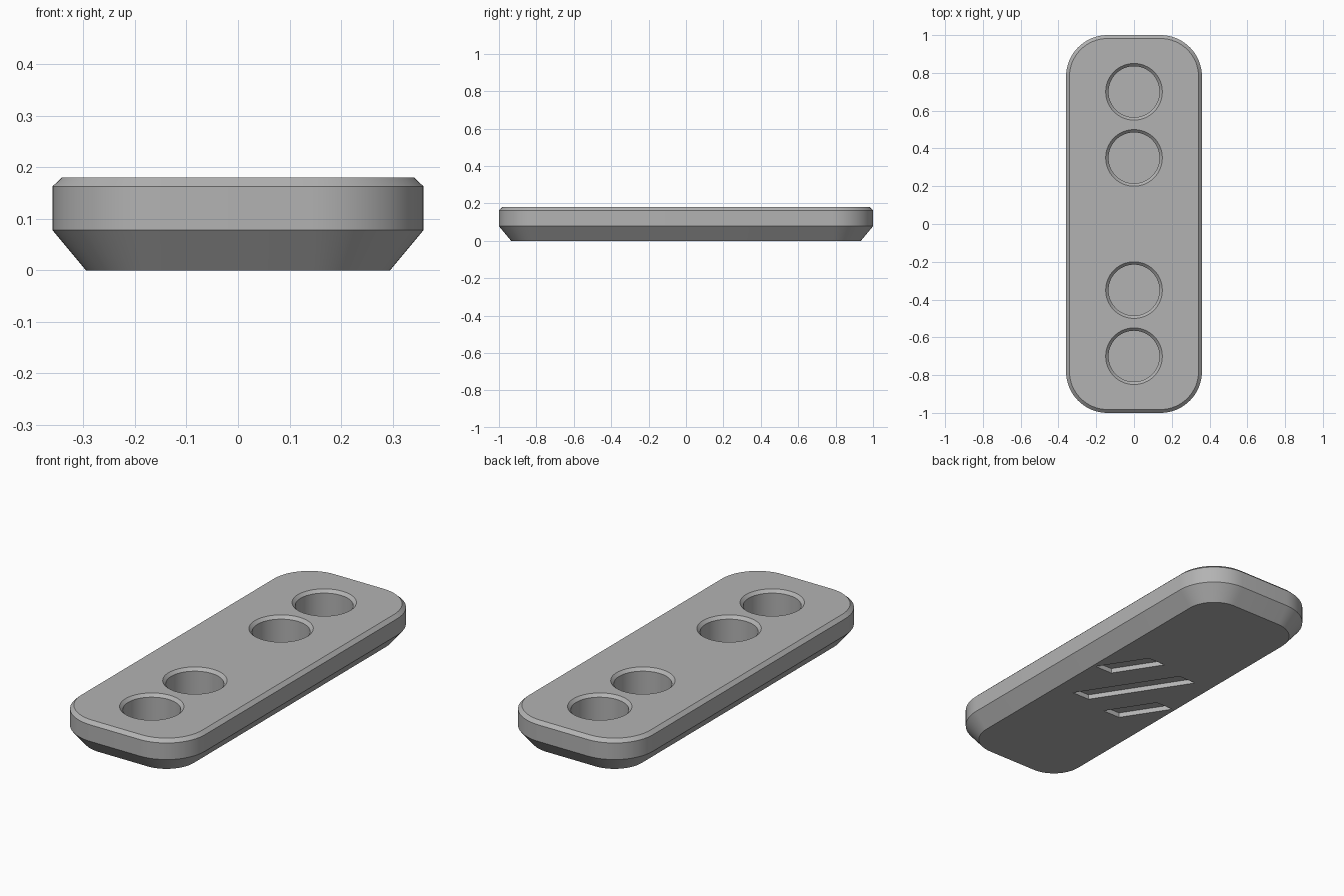
import bpy
import math

cube = bpy.data.objects.get("Cube")
if cube:
    bpy.data.objects.remove(cube, do_unlink=True)

grey = bpy.data.materials.new("plain grey")
grey.use_nodes = True
colour = (0.45, 0.45, 0.45, 1)
grey.diffuse_color = colour
grey.node_tree.nodes["Principled BSDF"].inputs["Base Color"].default_value = colour


def loft(name, rings):
    """Closed solid through stacked rings of equal point count, bottom to top."""
    n = len(rings[0])
    verts = [p for ring in rings for p in ring]
    faces = [tuple(reversed(range(n))), tuple(range(len(verts) - n, len(verts)))]
    for r in range(len(rings) - 1):
        for i in range(n):
            j = (i + 1) % n
            faces.append((r * n + i, r * n + j, (r + 1) * n + j, (r + 1) * n + i))
    mesh = bpy.data.meshes.new(name)
    mesh.from_pydata(verts, [], faces)
    mesh.materials.append(grey)
    obj = bpy.data.objects.new(name, mesh)
    bpy.context.collection.objects.link(obj)
    return obj


def rounded_ring(inset, z, half_x=0.36, half_y=1.0, radius=0.22, steps=16):
    points = []
    for corner, (sx, sy) in enumerate([(1, 1), (-1, 1), (-1, -1), (1, -1)]):
        for k in range(steps + 1):
            a = math.pi / 2 * (corner + k / steps)
            points.append((sx * (half_x - radius) + (radius - inset) * math.cos(a),
                           sy * (half_y - radius) + (radius - inset) * math.sin(a), z))
    return points


def circle_ring(y, radius, z, steps=64):
    angles = [2 * math.pi * k / steps for k in range(steps)]
    return [(radius * math.cos(a), y + radius * math.sin(a), z) for a in angles]


def slant_ring(x, y, half_length, z, half_width=0.05):
    lean = half_length * 0.65
    return [(x + lean - half_width, y - half_length, z),
            (x + lean + half_width, y - half_length, z),
            (x - lean + half_width, y + half_length, z),
            (x - lean - half_width, y + half_length, z)]


# Bar body: sloped underside, straight band, chamfered top
body = loft("bar_body", [rounded_ring(0.065, 0), rounded_ring(0, 0.078),
                         rounded_ring(0, 0.163), rounded_ring(0.018, 0.18)])

# Four blind round pockets with chamfered rims
cutters = []
for y in (-0.7, -0.35, 0.35, 0.7):
    profile = [(0.135, 0.035), (0.135, 0.165), (0.15, 0.18), (0.17, 0.2)]
    cutters.append(loft("pocket_cutter", [circle_ring(y, r, z) for r, z in profile]))

# Three slanted grooves in the underside
for x, y, half_length in [(0, 0, 0.23), (0.155, 0.155, 0.115), (-0.155, -0.155, 0.115)]:
    cutters.append(loft("groove_cutter", [slant_ring(x, y, half_length, z)
                                          for z in (-0.05, 0.025)]))

# Cut, then remove the helpers
bpy.ops.object.select_all(action="DESELECT")
bpy.context.view_layer.objects.active = body
body.select_set(True)
for cutter in cutters:
    cutter.hide_render = True
    cut = body.modifiers.new("cut", "BOOLEAN")
    cut.operation = "DIFFERENCE"
    cut.solver = "EXACT"
    cut.object = cutter
    bpy.ops.object.modifier_apply(modifier=cut.name)
    bpy.data.objects.remove(cutter, do_unlink=True)

bpy.ops.object.shade_smooth_by_angle(angle=math.radians(25))
